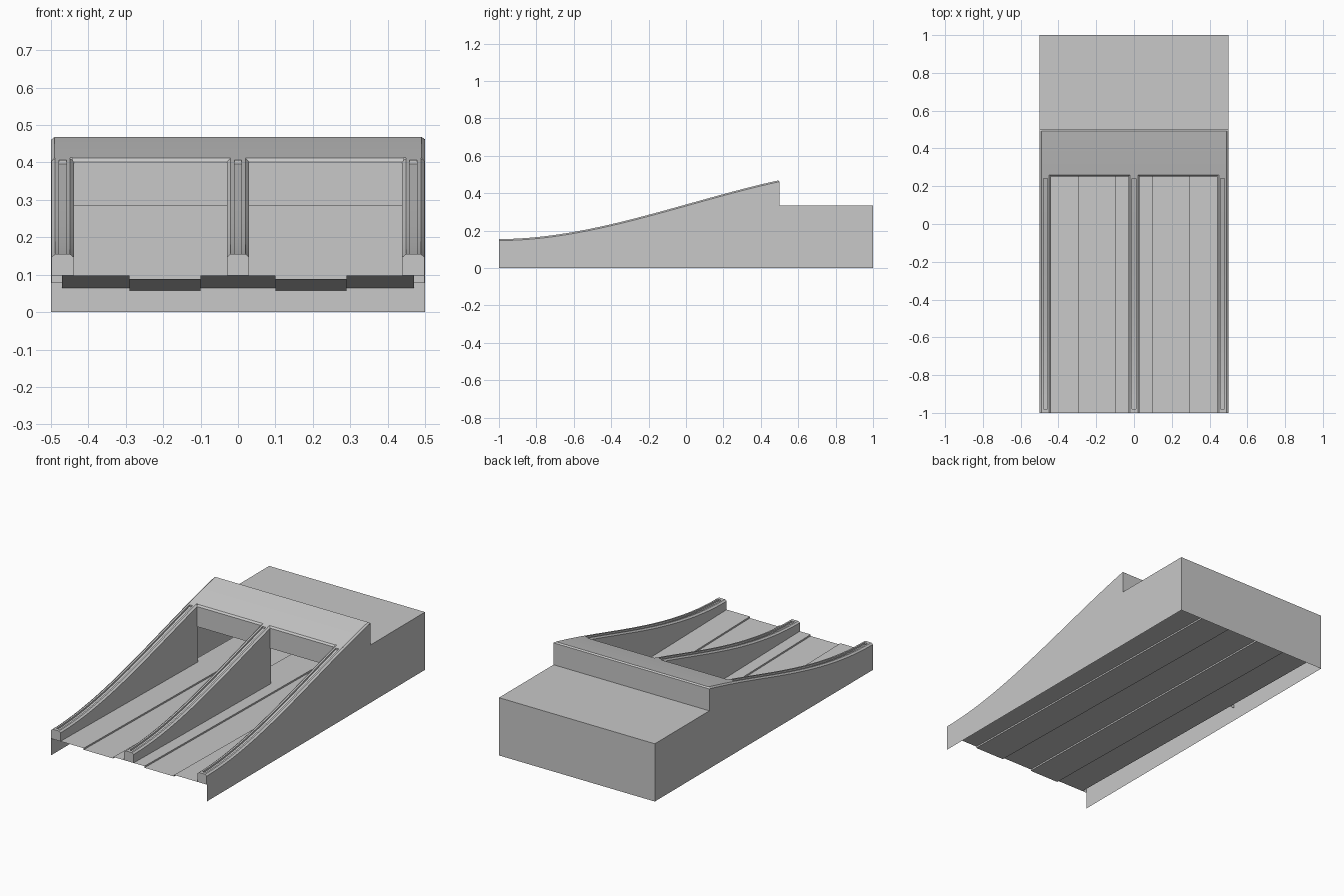
import bpy, bmesh, math

if "Cube" in bpy.data.objects:
    bpy.data.objects.remove(bpy.data.objects["Cube"], do_unlink=True)

grey = bpy.data.materials.new("plain grey")
grey.use_nodes = True
colour = (0.58, 0.58, 0.58, 1)
grey.diffuse_color = colour
grey.node_tree.nodes["Principled BSDF"].inputs["Base Color"].default_value = colour

HALF = 0.5        # half width
BEAM_END = 0.26   # where the beams meet the deck
DECK_END = 0.5
PLATFORM = 0.335
EDGE = 0.008      # chamfer drop


def ramp(y):
    """Height of the curved top."""
    t = (y + 1) / 1.5
    return 0.155 + 0.315 * (1.96 * t**2 - 0.96 * t**3)


def floor_height(y):
    """The floor falls gently towards the back."""
    return 0.098 - 0.0165 * (y + 1)


def steps(a, b, n):
    return [a + (b - a) * i / n for i in range(n + 1)]


def make(name, build):
    bm = bmesh.new()
    build(bm)
    bmesh.ops.remove_doubles(bm, verts=bm.verts, dist=0.0001)
    bmesh.ops.dissolve_degenerate(bm, edges=bm.edges, dist=0.0001)
    bmesh.ops.recalc_face_normals(bm, faces=bm.faces)
    mesh = bpy.data.meshes.new(name)
    bm.to_mesh(mesh)
    bm.free()
    mesh.materials.append(grey)
    ob = bpy.data.objects.new(name, mesh)
    bpy.context.collection.objects.link(ob)
    bpy.ops.object.select_all(action="DESELECT")
    ob.select_set(True)
    bpy.context.view_layer.objects.active = ob
    bpy.ops.object.shade_smooth_by_angle(angle=math.radians(20))
    return ob


def face(bm, points):
    bm.faces.new([bm.verts.new(p) for p in points])


def loft(bm, rows):
    """Skin a list of equal-length cross-sections."""
    grid = [[bm.verts.new(p) for p in row] for row in rows]
    for r, s in zip(grid, grid[1:]):
        for i in range(len(r) - 1):
            bm.faces.new((r[i], r[i + 1], s[i + 1], s[i]))
    return grid


# Side walls: thin sheets following the ramp, step and platform
for side, label in ((1, "left"), (-1, "right")):
    def wall(bm):
        outline = [(y, ramp(y) - EDGE) for y in steps(-1, DECK_END, 30)]
        outline += [(DECK_END, PLATFORM), (1, PLATFORM), (1, 0), (-1, 0)]
        face(bm, [(side * HALF, y, z) for y, z in outline])
    make(label + "_wall", wall)


# Grooved beams: chamfered top with a long slot, solid down to the floor
def beam(name, centre, width):
    def build(bm):
        h = width / 2
        stations = [(-1, 0), (-0.98, 0)]
        stations += [(y, 0.01) for y in steps(-0.98, 0.24, 24)]
        stations += [(0.24, 0), (BEAM_END, 0)]
        rows = []
        for y, slot in stations:
            z = ramp(y)
            base = floor_height(y)
            section = [(-h, base), (-h, z - EDGE), (-h + 0.01, z), (-0.01, z),
                       (-0.01, z - slot), (0.01, z - slot), (0.01, z),
                       (h - 0.01, z), (h, z - EDGE), (h, base)]
            rows.append([(centre + x, y, v) for x, v in section])
        grid = loft(bm, rows)
        bm.faces.new(grid[0])
        bm.faces.new(grid[-1])
    make(name, build)


for name, centre in (("left_beam", 0.469), ("centre_beam", 0), ("right_beam", -0.469)):
    beam(name, centre, 0.06)


# Upper deck with chamfered sides and back
def deck(bm):
    rows = []
    for y in steps(BEAM_END, DECK_END - 0.008, 6):
        z = ramp(y)
        rows.append([(-HALF, y, z - EDGE), (-HALF + 0.01, y, z),
                     (HALF - 0.01, y, z), (HALF, y, z - EDGE)])
    low = ramp(DECK_END) - EDGE
    rows.append([(p[0], DECK_END, low) for p in rows[-1]])
    loft(bm, rows)


make("upper_deck", deck)

# Lip and hanging panel at the deck front, one in each bay
for side, label in ((1, "left"), (-1, "right")):
    def panel(bm):
        top = ramp(BEAM_END)
        profile = [(BEAM_END, top), (BEAM_END - 0.008, top - 0.01), (BEAM_END - 0.008, 0.285)]
        loft(bm, [[(x, y, z) for y, z in profile] for x in (0, side * 0.442)])
    make(label + "_hanging_panel", panel)


# Step at the back of the deck, platform and back wall in one folded sheet
def back(bm):
    fold = [(DECK_END, ramp(DECK_END) - EDGE), (DECK_END, PLATFORM), (1, PLATFORM), (1, 0)]
    loft(bm, [[(x, y, z) for y, z in fold] for x in (-HALF, HALF)])


make("platform_and_back_wall", back)


# Floor with two shallow sunken lanes
def floor(bm):
    drop = 0.009
    half = [(0.1, 0), (0.1, drop), (0.29, drop), (0.29, 0), (0.47, 0)]
    section = [(-x, d) for x, d in reversed(half)] + half
    loft(bm, [[(x, y, floor_height(y) - d) for x, d in section] for y in (-1, 1)])


make("floor", floor)
